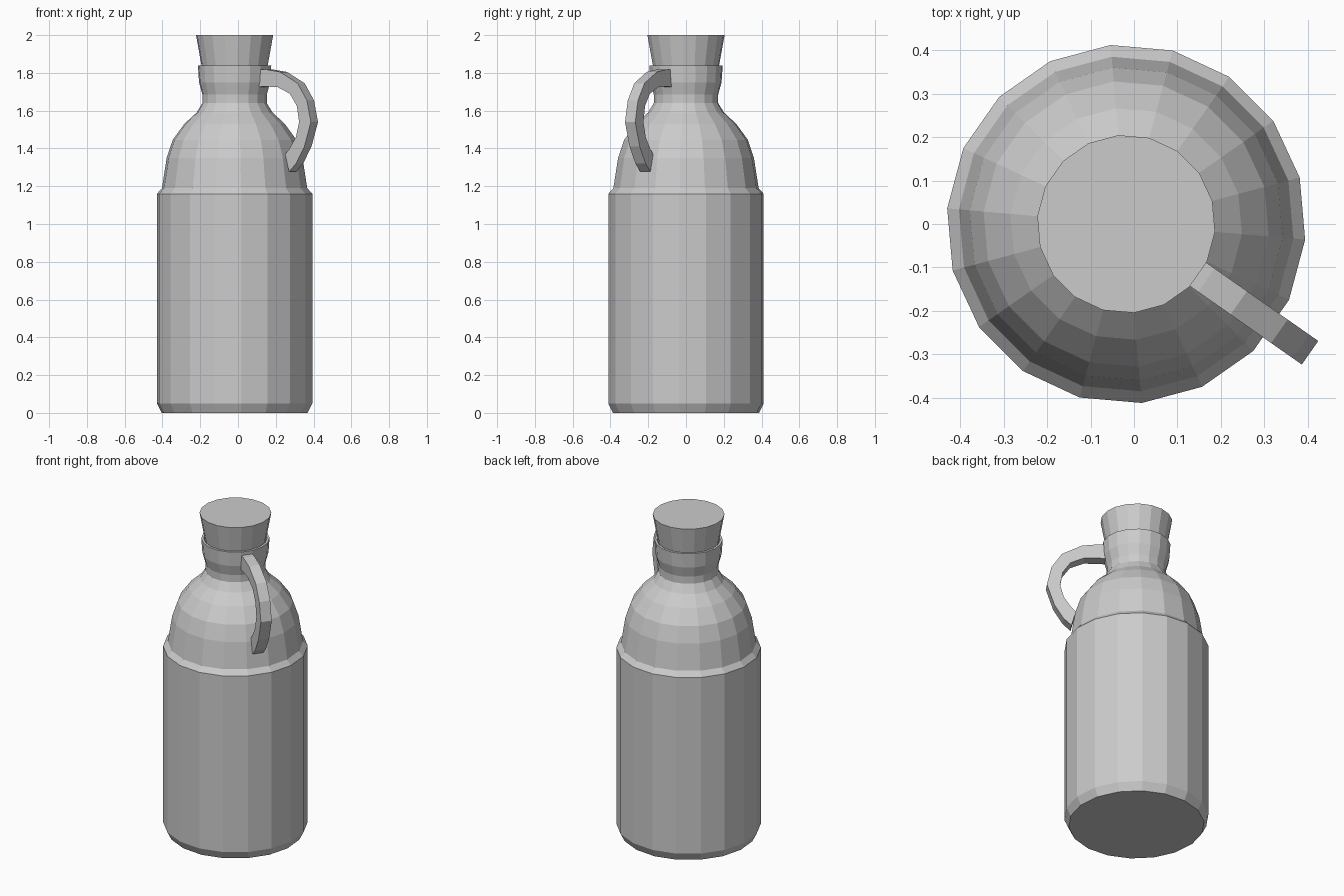
import bpy, bmesh
from math import radians, cos, sin
from mathutils import Vector

if "Cube" in bpy.data.objects:
    bpy.data.objects.remove(bpy.data.objects["Cube"])

SIDES = 18
TURN = radians(-5)
CX = -0.018


def make_object(name, bm):
    bmesh.ops.recalc_face_normals(bm, faces=bm.faces)
    mesh = bpy.data.meshes.new(name)
    bm.to_mesh(mesh)
    bm.free()
    ob = bpy.data.objects.new(name, mesh)
    ob.location.x = CX
    bpy.context.collection.objects.link(ob)
    return ob


def lathe(name, profile):
    """Faceted turned solid from (radius, height) points, capped at both ends."""
    bm = bmesh.new()
    rings = []
    for r, z in profile:
        angles = [TURN + radians(360 * i / SIDES) for i in range(SIDES)]
        rings.append([bm.verts.new((r * cos(a), r * sin(a), z)) for a in angles])
    for a, b in zip(rings, rings[1:]):
        for i in range(SIDES):
            j = (i + 1) % SIDES
            bm.faces.new((a[i], a[j], b[j], b[i]))
    bm.faces.new(rings[0])
    bm.faces.new(rings[-1])
    return make_object(name, bm)


# Bottle body with shoulder, neck and recessed mouth
lathe("bottle_body", [
    (0.388, 0), (0.413, 0.05), (0.413, 1.16), (0.386, 1.19), (0.361, 1.35),
    (0.329, 1.445), (0.267, 1.53), (0.202, 1.59), (0.171, 1.64), (0.171, 1.685),
    (0.189, 1.75), (0.195, 1.84), (0.181, 1.84), (0.173, 1.80)])

# Tapered stopper
lathe("stopper", [(0.167, 1.79), (0.205, 2.0)])

# Handle: rectangular section swept through (distance, height) pairs
outer = [(0.17, 1.818), (0.225, 1.818), (0.316, 1.805), (0.43, 1.745), (0.49, 1.655),
         (0.516, 1.54), (0.474, 1.41), (0.42, 1.32), (0.375, 1.277)]
inner = [(0.17, 1.725), (0.21, 1.728), (0.30, 1.725), (0.38, 1.69), (0.425, 1.625),
         (0.44, 1.54), (0.419, 1.46), (0.375, 1.395), (0.35, 1.37)]
ang = radians(-35)
out_dir = Vector((cos(ang), sin(ang), 0))
side = Vector((-sin(ang), cos(ang), 0)) * 0.033
up = Vector((0, 0, 1))
bm = bmesh.new()
sections = []
for o, i in zip(outer, inner):
    po, pi = (out_dir * d + up * z for d, z in (o, i))
    sections.append([bm.verts.new(p) for p in (po + side, po - side, pi - side, pi + side)])
for a, b in zip(sections, sections[1:]):
    for k in range(4):
        n = (k + 1) % 4
        bm.faces.new((a[k], a[n], b[n], b[k]))
bm.faces.new(sections[0])
bm.faces.new(sections[-1])
make_object("handle", bm)
